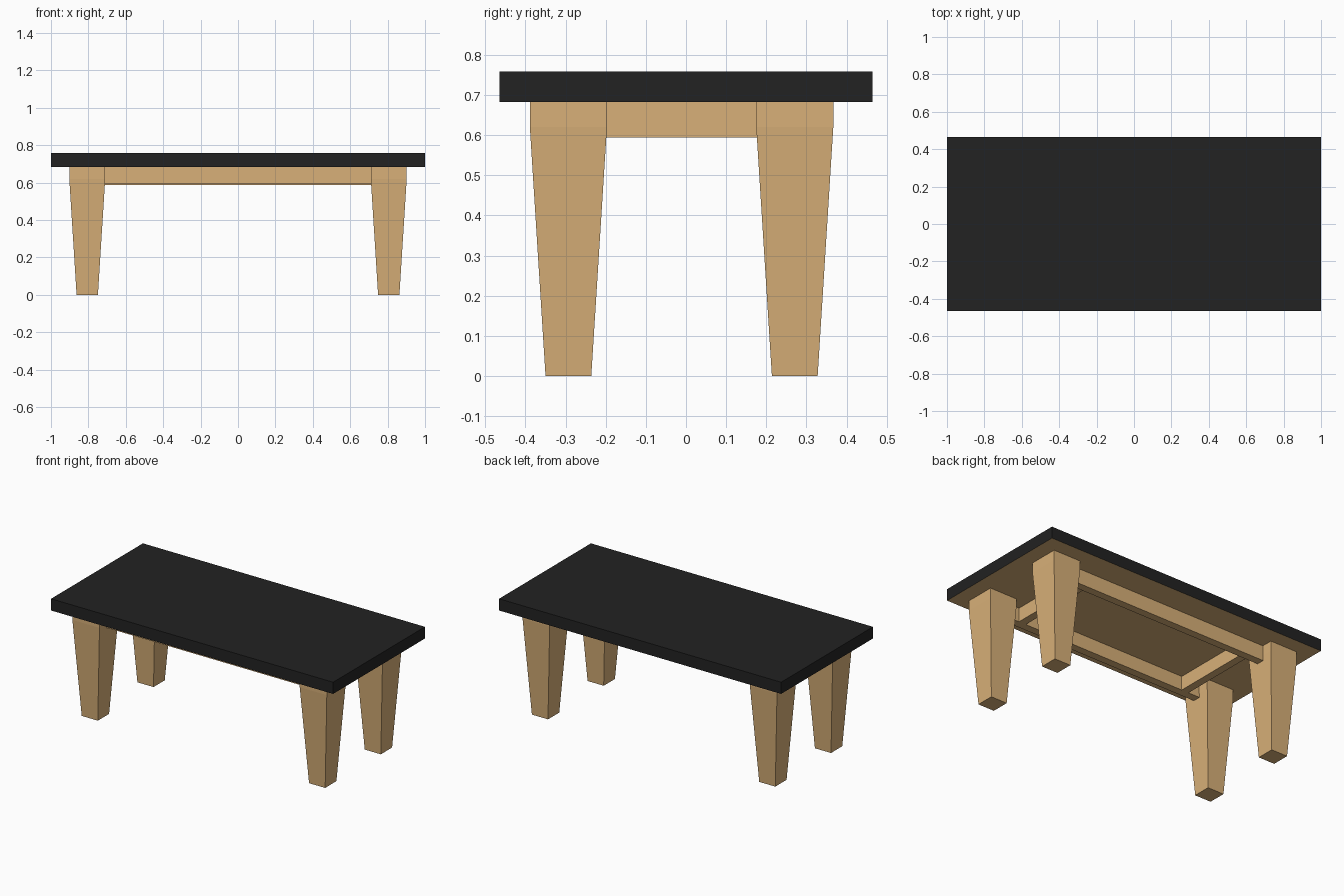
import bpy, bmesh

if "Cube" in bpy.data.objects:
    bpy.data.objects.remove(bpy.data.objects["Cube"])


def material(name, color):
    m = bpy.data.materials.new(name)
    m.diffuse_color = color
    m.use_nodes = True
    m.node_tree.nodes["Principled BSDF"].inputs["Base Color"].default_value = m.diffuse_color
    return m


wood = material("light_wood", (0.69, 0.435, 0.19, 1))
black = material("black_top", (0.016, 0.016, 0.016, 1))


def finish(name, bm, mats):
    bmesh.ops.recalc_face_normals(bm, faces=bm.faces)
    me = bpy.data.meshes.new(name)
    bm.to_mesh(me)
    bm.free()
    for m in mats:
        me.materials.append(m)
    ob = bpy.data.objects.new(name, me)
    bpy.context.collection.objects.link(ob)
    return ob


def loft(name, cx, cy, sections, mats=(wood,)):
    """Stack rectangular sections (z, half width, half depth) into a solid."""
    bm = bmesh.new()
    rings = []
    for z, hx, hy in sections:
        rings.append([bm.verts.new((cx + sx * hx, cy + sy * hy, z))
                      for sx, sy in ((-1, -1), (1, -1), (1, 1), (-1, 1))])
    bm.faces.new(rings[0])
    bm.faces.new(rings[-1])
    for a, b in zip(rings, rings[1:]):
        for i in range(4):
            j = (i + 1) % 4
            bm.faces.new((a[i], a[j], b[j], b[i]))
    return finish(name, bm, mats)


TOP_Z = 0.683
FRONT_Y, BACK_Y = -0.293, 0.271

# Black slab with a bare wood underside
top = loft("table_top", 0, 0, [(TOP_Z, 1, 0.465), (0.758, 1, 0.465)], (black, wood))
for f in top.data.polygons:
    if f.normal.z < -0.5:
        f.material_index = 1

# Tapered legs with a short straight block at the top
for row, y in (("front", FRONT_Y), ("back", BACK_Y)):
    for side, x in (("left", -0.806), ("right", 0.806)):
        loft(f"{row}_{side}_leg", x, y,
             [(0, 0.057, 0.057), (0.62, 0.096, 0.096), (TOP_Z, 0.096, 0.096)])

# Long rails between the legs
for row, y, z in (("front", FRONT_Y, 0.594), ("back", BACK_Y, 0.587)):
    loft(f"{row}_rail", 0, y, [(z, 0.712, 0.025), (TOP_Z, 0.712, 0.025)])

# Cross rails joining the long rails
mid_y = (FRONT_Y + BACK_Y) / 2
half_y = (BACK_Y - FRONT_Y) / 2 - 0.025
for side, x in (("left", -0.605), ("right", 0.605)):
    loft(f"{side}_cross_rail", x, mid_y,
         [(0.594, 0.025, half_y), (TOP_Z, 0.025, half_y)])
